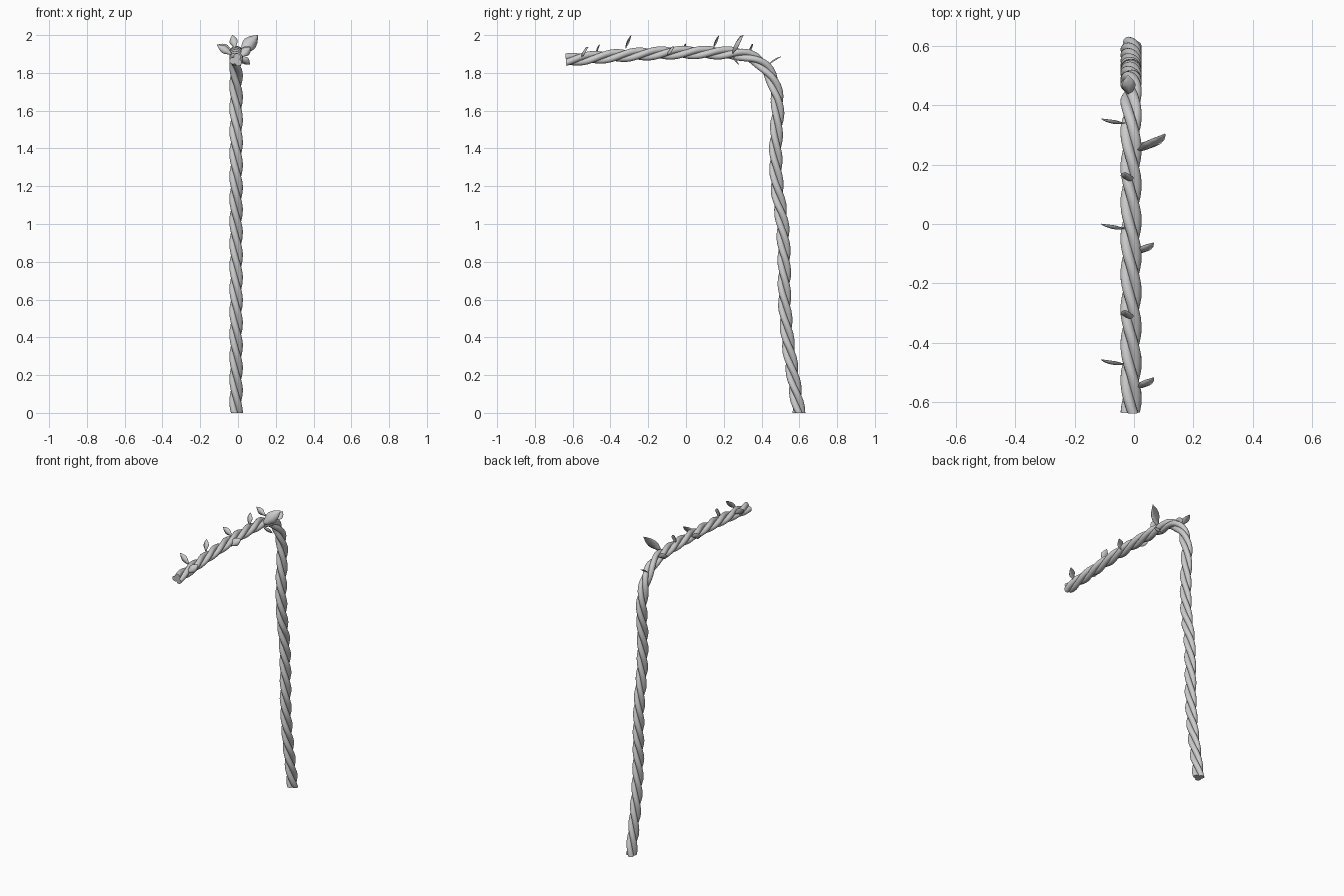
import bpy, bmesh, math
from mathutils import Vector

if "Cube" in bpy.data.objects:
    bpy.data.objects.remove(bpy.data.objects["Cube"])

CX = -0.01            # vine centre in x
STRANDS, SIDES = 3, 12
OFFSET, RADIUS, PITCH = 0.0175, 0.0185, 0.36

# Vine centre line (y, z)
path = [(0.598, 0), (0.566, 0.2), (0.537, 0.4), (0.522, 0.6), (0.52, 0.8), (0.51, 1.0),
        (0.482, 1.2), (0.475, 1.4), (0.485, 1.6), (0.477, 1.7), (0.445, 1.79), (0.385, 1.86),
        (0.30, 1.897), (0.18, 1.906), (0, 1.908), (-0.19, 1.902), (-0.40, 1.888), (-0.636, 1.868)]


def smooth_path(pts, n):
    """Catmull-Rom samples through the points."""
    p = [Vector(q) for q in pts]
    p = [2 * p[0] - p[1]] + p + [2 * p[-1] - p[-2]]
    out = []
    for i in range(1, len(p) - 2):
        a, b, c, d = p[i - 1:i + 3]
        for k in range(n):
            t = k / n
            out.append(0.5 * (2 * b + (c - a) * t + (2 * a - 5 * b + 4 * c - d) * t * t
                              + (3 * b - a - 3 * c + d) * t ** 3))
    return out + [p[-2]]


def add_object(name, bm, angle=40):
    me = bpy.data.meshes.new(name)
    bmesh.ops.recalc_face_normals(bm, faces=bm.faces)
    bm.to_mesh(me)
    bm.free()
    ob = bpy.data.objects.new(name, me)
    bpy.context.collection.objects.link(ob)
    bpy.context.view_layer.objects.active = ob
    ob.select_set(True)
    bpy.ops.object.shade_smooth_by_angle(angle=math.radians(angle))
    ob.select_set(False)
    return ob


# Twisted strands swept along the centre line
line = smooth_path(path, 10)
for s in range(STRANDS):
    bm = bmesh.new()
    rings, dist = [], 0
    for i, p in enumerate(line):
        if i:
            dist += (p - line[i - 1]).length
        t = (line[min(i + 1, len(line) - 1)] - line[max(i - 1, 0)]).normalized()
        if i == 0:
            t = Vector((0, 1))
        side, out = Vector((1, 0, 0)), Vector((0, t.y, -t.x))
        turn = 2 * math.pi * (s / STRANDS - dist / PITCH)
        c = Vector((CX, p.x, p.y)) + OFFSET * (math.cos(turn) * side + math.sin(turn) * out)
        rings.append([bm.verts.new(c + RADIUS * (math.cos(a) * side + math.sin(a) * out))
                      for a in (turn + 2 * math.pi * k / SIDES for k in range(SIDES))])
    for r0, r1 in zip(rings, rings[1:]):
        for k in range(SIDES):
            j = (k + 1) % SIDES
            bm.faces.new((r0[k], r0[j], r1[j], r1[k]))
    bm.faces.new(rings[0])
    bm.faces.new(rings[-1])
    add_object(f"vine_strand_{s + 1}", bm)


# Leaf: cupped blade from base to tip, facing the given normal
def leaf(name, base, tip, width, normal):
    base, tip, n = Vector(base), Vector(tip), Vector(normal)
    axis = tip - base
    w = n.cross(axis).normalized()
    n = axis.cross(w).normalized()
    bm = bmesh.new()
    rows = []
    for t, k in ((0, 0.12), (0.2, 0.5), (0.4, 0.92), (0.55, 1), (0.75, 0.72), (0.9, 0.32), (1, 0.02)):
        c = base + axis * t - n * axis.length * 0.4 * t * (1 - t)
        rows.append([bm.verts.new(c + w * width * 0.5 * k * u + n * width * 0.15 * k * abs(u))
                     for u in (-1, 0, 1)])
    for a, b in zip(rows, rows[1:]):
        for k in range(2):
            bm.faces.new((a[k], a[k + 1], b[k + 1], b[k]))
    ob = add_object(name, bm, 60)
    mod = ob.modifiers.new("thickness", 'SOLIDIFY')
    mod.thickness = 0.002
    mod.offset = 0


# Leaves repeating along the arm
for i, y in enumerate((0.345, -0.01, -0.467)):
    leaf(f"left_leaf_{i + 1}", (-0.03, y - 0.005, 1.915 - 0.02 * (i == 2)),
         (-0.11, y + 0.01, 1.948), 0.042, (0, 1, -0.2))
for i, y in enumerate((-0.085, -0.54)):
    leaf(f"right_leaf_{i + 1}", (0.012, y - 0.015, 1.895 - 0.01 * i),
         (0.066, y + 0.022, 1.937), 0.05, (-0.3, 0.9, -0.5))
for i, y in enumerate((0.155, -0.31)):
    leaf(f"upright_leaf_{i + 1}", (-0.015, y - 0.01, 1.93),
         (-0.03, y + 0.02, 1.999), 0.045, (0.25, 1, -0.3))
leaf("large_leaf", (0.01, 0.245, 1.90), (0.105, 0.304, 1.999), 0.075, (-0.3, 0.9, -0.4))
leaf("drooping_leaf", (0.01, 0.25, 1.89), (0.062, 0.28, 1.845), 0.045, (0.2, 1, 0.3))
leaf("bend_leaf", (-0.015, 0.435, 1.84), (-0.02, 0.503, 1.886), 0.045, (0, 0.5, -0.8))
